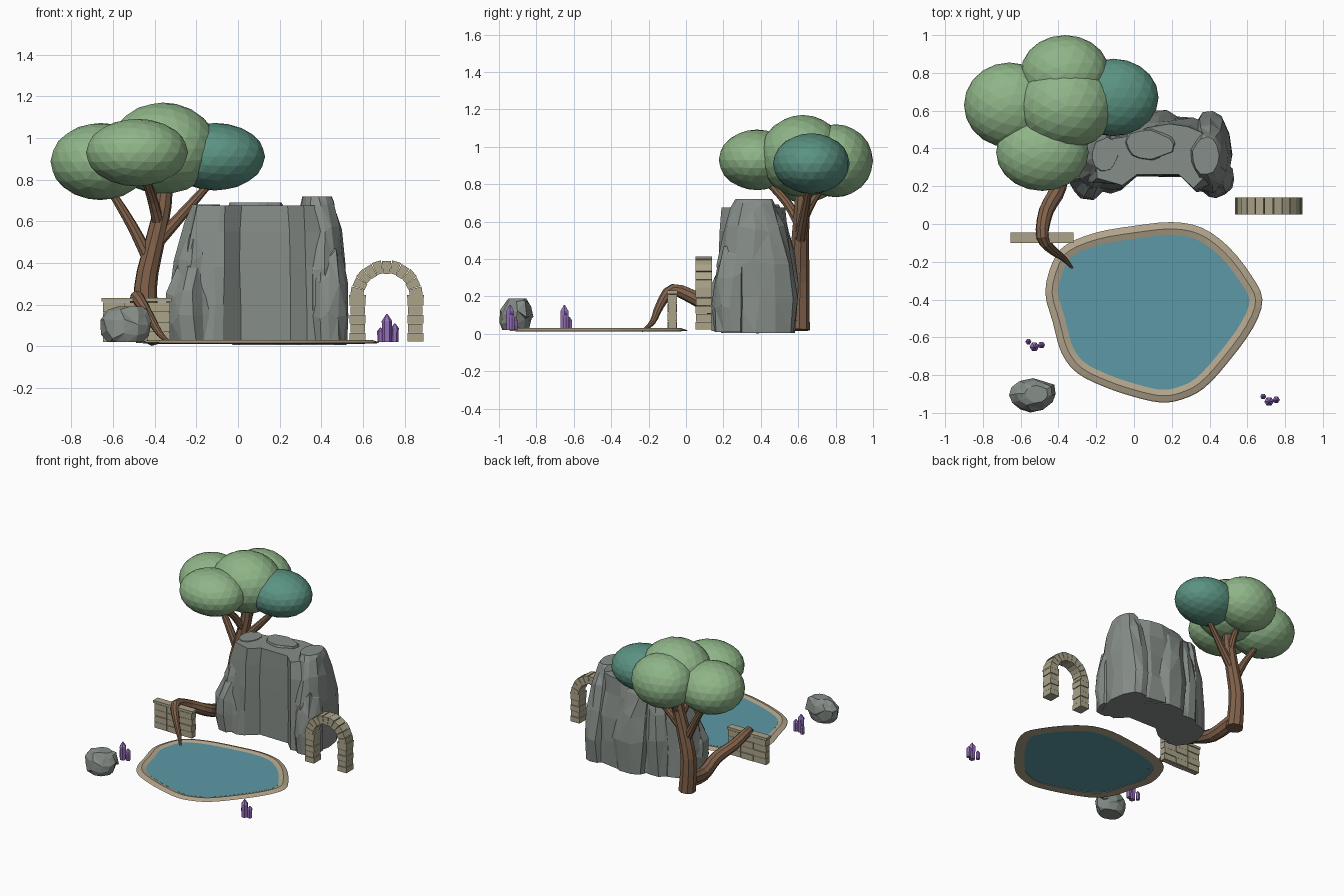
import bpy, bmesh, math, random
from mathutils import Vector

if "Cube" in bpy.data.objects:
    bpy.data.objects.remove(bpy.data.objects["Cube"])

random.seed(4)


def material(name, hexa):
    m = bpy.data.materials.new(name)
    c = [int(hexa[i:i + 2], 16) / 255 for i in (0, 2, 4)]
    m.diffuse_color = [((v + 0.055) / 1.055) ** 2.4 for v in c] + [1]
    m.use_nodes = True
    m.node_tree.nodes["Principled BSDF"].inputs["Base Color"].default_value = m.diffuse_color
    return m


LEAF = material("leaf green", "8FB588")
TEAL = material("teal leaf", "5B9382")
BARK = material("bark brown", "80614A")
ROCK = material("grey rock", "868D88")
STONE = material("pale stone", "ABA48A")
SAND = material("pond edge", "B3A58C")
WATER = material("water blue", "5C98A6")
CRYSTAL = material("violet crystal", "9670BC")


def finish(name, bm, mat):
    bmesh.ops.recalc_face_normals(bm, faces=bm.faces)
    me = bpy.data.meshes.new(name)
    bm.to_mesh(me)
    bm.free()
    me.materials.append(mat)
    ob = bpy.data.objects.new(name, me)
    bpy.context.collection.objects.link(ob)
    return ob


def loft(bm, rings, caps=True):
    rows = [[bm.verts.new(p) for p in r] for r in rings]
    n = len(rows[0])
    for a, b in zip(rows, rows[1:]):
        for i in range(n):
            j = (i + 1) % n
            bm.faces.new((a[i], a[j], b[j], b[i]))
    if caps:
        bm.faces.new(rows[0][::-1])
        bm.faces.new(rows[-1])


def smooth_path(pts, steps, closed=False):
    """Catmull-Rom samples through the points."""
    pts = [Vector(p) for p in pts]
    n, out = len(pts), []
    at = (lambda i: pts[i % n]) if closed else (lambda i: pts[max(0, min(n - 1, i))])
    for i in range(n if closed else n - 1):
        a, b, c, d = (at(i + k) for k in (-1, 0, 1, 2))
        for s in range(steps):
            t = s / steps
            out.append(0.5 * (2 * b + (c - a) * t + (2 * a - 5 * b + 4 * c - d) * t * t
                              + (3 * b - a - 3 * c + d) * t ** 3))
    return out if closed else out + [pts[-1]]


def tube(name, pts, sides=9, steps=3):
    """Tapered limb; each point is x, y, z, radius."""
    path = smooth_path(pts, steps)
    rings, ref = [], None
    for i, p in enumerate(path):
        t = (path[min(i + 1, len(path) - 1)] - path[max(i - 1, 0)]).to_3d().normalized()
        if ref is None:
            ref = t.orthogonal()
        u = (ref - t * ref.dot(t)).normalized()
        v = t.cross(u)
        ref = u
        ring = []
        for k in range(sides):
            a = 2 * math.pi * k / sides
            ring.append(p.to_3d() + (u * math.cos(a) + v * math.sin(a)) * p.w)
        rings.append(ring)
    bm = bmesh.new()
    loft(bm, rings)
    return finish(name, bm, BARK)


def rock(name, layers, sides=13, jitter=0.1):
    """Craggy stack; each layer is z, centre x, centre y, radius x, radius y."""
    ridge = [1 + random.uniform(-jitter, jitter) for _ in range(sides)]
    rings = []
    for li, (z, cx, cy, rx, ry) in enumerate(layers):
        ring = []
        for k in range(sides):
            a = 2 * math.pi * (k + random.uniform(-0.2, 0.2)) / sides
            f = ridge[k] * (1 + random.uniform(-jitter, jitter) * 0.6)
            dz = random.uniform(-0.025, 0.025) if 0 < li < len(layers) - 1 else 0
            ring.append((cx + rx * f * math.cos(a), cy + ry * f * math.sin(a), z + dz))
        rings.append(ring)
    bm = bmesh.new()
    loft(bm, rings)
    bmesh.ops.triangulate(bm, faces=[f for f in bm.faces if len(f.verts) == 4])
    return finish(name, bm, ROCK)


# Tree crown: faceted ellipsoids
for name, c, r, mat in (
        ("crown_centre", (-0.36, 0.625, 0.95), (0.26, 0.23, 0.22), LEAF),
        ("crown_left", (-0.66, 0.63, 0.887), (0.24, 0.225, 0.185), LEAF),
        ("crown_front", (-0.485, 0.38, 0.93), (0.245, 0.205, 0.162), LEAF),
        ("crown_back", (-0.365, 0.80, 0.925), (0.235, 0.20, 0.195), LEAF),
        ("crown_right", (-0.11, 0.67, 0.91), (0.24, 0.205, 0.162), TEAL)):
    bm = bmesh.new()
    bmesh.ops.create_icosphere(bm, subdivisions=3, radius=1)
    for v in bm.verts:
        v.co = Vector(c) + Vector([a * b for a, b in zip(v.co, r)])
    finish(name, bm, mat)

# Trunk, branches and the root arching over the wall
tube("trunk", [(-0.43, 0.60, 0.02, 0.062), (-0.445, 0.605, 0.28, 0.056),
               (-0.40, 0.61, 0.50, 0.048), (-0.36, 0.62, 0.68, 0.042), (-0.35, 0.62, 0.82, 0.035)])
tube("branch_left", [(-0.43, 0.605, 0.42, 0.032), (-0.51, 0.61, 0.58, 0.026), (-0.62, 0.63, 0.76, 0.018)])
tube("branch_right", [(-0.39, 0.61, 0.50, 0.034), (-0.28, 0.63, 0.62, 0.027), (-0.13, 0.66, 0.79, 0.018)])
tube("branch_front", [(-0.38, 0.61, 0.58, 0.030), (-0.41, 0.54, 0.70, 0.025), (-0.45, 0.43, 0.82, 0.020)])
tube("branch_back", [(-0.37, 0.62, 0.60, 0.028), (-0.36, 0.68, 0.72, 0.024), (-0.36, 0.76, 0.82, 0.018)])
tube("arched_root", [(-0.43, 0.60, 0.09, 0.055), (-0.41, 0.38, 0.052, 0.050), (-0.40, 0.20, 0.11, 0.045),
                     (-0.465, 0.07, 0.18, 0.040), (-0.485, -0.07, 0.235, 0.033),
                     (-0.43, -0.14, 0.15, 0.024), (-0.375, -0.18, 0.06, 0.016), (-0.325, -0.235, 0.015, 0.006)])

# Cliff body with the hollow front face
plan = [(-0.27, 0.21), (-0.12, 0.17), (-0.07, 0.18), (0.01, 0.25), (0.25, 0.25), (0.33, 0.17), (0.46, 0.2),
        (0.50, 0.35), (0.45, 0.50), (0.32, 0.56), (0.20, 0.57), (0.05, 0.54), (-0.1, 0.5),
        (-0.23, 0.45), (-0.30, 0.34)]
bm = bmesh.new()
rings = []
for z, s in ((0.01, 1), (0.2, 1.0), (0.38, 0.95), (0.55, 0.87), (0.675, 0.78)):
    ring = []
    for i, (x, y) in enumerate(plan):
        hollow = 1 < i < 6
        j = 0.004 if hollow else 0.014
        sx = 1 - (1 - s) * 0.25 if hollow else s
        sy = 1 - (1 - s) * 0.5 if hollow else s
        ring.append((0.1 + (x - 0.1) * sx + random.uniform(-j, j),
                     0.37 + (y - 0.37) * sy + random.uniform(-j, j), z))
    rings.append(ring)
loft(bm, rings)
finish("cliff_body", bm, ROCK)

# Cliff pillars and lumps
rock("cliff_left_foot", [(0.015, -0.22, 0.25, 0.10, 0.10), (0.13, -0.23, 0.25, 0.115, 0.115),
                         (0.25, -0.23, 0.25, 0.11, 0.10), (0.37, -0.21, 0.27, 0.075, 0.075),
                         (0.41, -0.20, 0.29, 0.04, 0.04)])
rock("cliff_left_pillar", [(0.01, -0.20, 0.34, 0.13, 0.15), (0.22, -0.20, 0.33, 0.125, 0.15),
                           (0.42, -0.18, 0.34, 0.115, 0.15), (0.58, -0.165, 0.36, 0.085, 0.12),
                           (0.68, -0.155, 0.37, 0.065, 0.09)])
rock("cliff_right_foot", [(0.01, 0.43, 0.24, 0.09, 0.10), (0.15, 0.43, 0.24, 0.10, 0.11),
                          (0.32, 0.43, 0.245, 0.095, 0.095), (0.44, 0.42, 0.26, 0.08, 0.075),
                          (0.48, 0.41, 0.28, 0.05, 0.045)])
rock("cliff_right_pillar", [(0.005, 0.40, 0.38, 0.12, 0.20), (0.2, 0.40, 0.38, 0.125, 0.215),
                            (0.38, 0.40, 0.37, 0.12, 0.20), (0.56, 0.395, 0.365, 0.105, 0.16),
                            (0.68, 0.385, 0.36, 0.085, 0.12), (0.72, 0.38, 0.36, 0.07, 0.10)], jitter=0.07)
rock("cliff_back_lump", [(0.005, 0.14, 0.45, 0.17, 0.13), (0.25, 0.14, 0.45, 0.18, 0.15),
                         (0.45, 0.12, 0.44, 0.17, 0.13), (0.62, 0.09, 0.43, 0.15, 0.10),
                         (0.69, 0.08, 0.42, 0.12, 0.075)])
rock("cliff_back_left_lump", [(0.01, -0.08, 0.42, 0.12, 0.10), (0.28, -0.08, 0.42, 0.12, 0.12),
                              (0.5, -0.07, 0.42, 0.10, 0.10), (0.64, -0.05, 0.42, 0.07, 0.07)])

# Loose boulder
rock("boulder", [(0.02, -0.54, -0.91, 0.085, 0.07), (0.06, -0.54, -0.91, 0.115, 0.085),
                 (0.11, -0.535, -0.905, 0.125, 0.088), (0.16, -0.525, -0.90, 0.095, 0.07),
                 (0.19, -0.515, -0.90, 0.06, 0.045)], sides=12, jitter=0.06)

# Pond: ridged rim and water sheet
outline = [(-0.47, -0.36), (-0.43, -0.2), (-0.36, -0.11), (-0.2, -0.045), (0, -0.01), (0.2, 0.01),
           (0.36, -0.02), (0.5, -0.12), (0.62, -0.27), (0.68, -0.40), (0.63, -0.55), (0.5, -0.73),
           (0.37, -0.87), (0.25, -0.93), (0.14, -0.945), (0, -0.915), (-0.15, -0.865),
           (-0.3, -0.79), (-0.385, -0.68), (-0.43, -0.52)]
path = smooth_path(outline, 3, True)


def inset(d, z):
    out = []
    for i, p in enumerate(path):
        t = (path[(i + 1) % len(path)] - path[i - 1]).normalized()
        out.append((p.x + t.y * d, p.y - t.x * d, z))
    return out


bm = bmesh.new()
rim = [inset(0, 0.015), inset(0.006, 0.02), inset(0.036, 0.03), inset(0.072, 0.019), inset(0.072, 0.012)]
loft(bm, rim + [rim[0]], caps=False)
bmesh.ops.remove_doubles(bm, verts=bm.verts, dist=1e-5)
finish("pond_rim", bm, SAND)
bm = bmesh.new()
loft(bm, [inset(0.068, 0.015), inset(0.068, 0.021)])
finish("pond_water", bm, WATER)


# Masonry
def block(bm, c, size, angle=0, taper=1):
    """Box turned about y; taper narrows the low end."""
    vs = bmesh.ops.create_cube(bm, size=1)["verts"]
    for v in vs:
        x, y, z = (a * b for a, b in zip(v.co, size))
        if z < 0:
            x *= taper
        ca, sa = math.cos(angle), math.sin(angle)
        v.co = (c[0] + x * ca + z * sa, c[1] + y, c[2] - x * sa + z * ca)


bm = bmesh.new()
for side in (-1, 1):
    for k in range(5):
        w = 0.07 if k % 2 else 0.076
        block(bm, (0.713 + side * 0.139, 0.095, 0.043 + k * 0.043), (w, w + 0.012, 0.040))
    block(bm, (0.713 + side * 0.139, 0.095, 0.241), (0.08, 0.09, 0.012))
for k in range(11):
    a = math.pi * ((k + 0.5) / 11 - 0.5)
    r = 0.139 if k % 2 else 0.142
    block(bm, (0.713 + r * math.sin(a), 0.095, 0.24 + r * math.cos(a)), (0.045, 0.088, 0.062), a, 0.68)
finish("stone_arch", bm, STONE)

bm = bmesh.new()
for row in range(4):
    for col in range(3):
        d = 0.05 if (row + col) % 2 else 0.044
        block(bm, (-0.595 + col * 0.108, -0.073, 0.044 + row * 0.048), (0.104, d, 0.045))
block(bm, (-0.487, -0.073, 0.115), (0.31, 0.034, 0.19))
block(bm, (-0.487, -0.073, 0.223), (0.335, 0.056, 0.018))
finish("garden_wall", bm, STONE)

# Crystal clusters
for name, cx, cy in (("crystals_right", 0.715, -0.94), ("crystals_left", -0.528, -0.65)):
    bm = bmesh.new()
    for dx, dy, r, h in ((0, 0, 0.025, 0.135), (-0.031, 0.027, 0.016, 0.07), (0.038, 0.009, 0.019, 0.09)):
        loft(bm, [[(cx + dx + r * f * math.cos(k * math.pi / 3), cy + dy + r * f * math.sin(k * math.pi / 3), z)
                   for k in range(6)] for z, f in ((0.02, 0.9), (0.02 + h * 0.75, 1), (0.02 + h, 0.12))])
    finish(name, bm, CRYSTAL)
